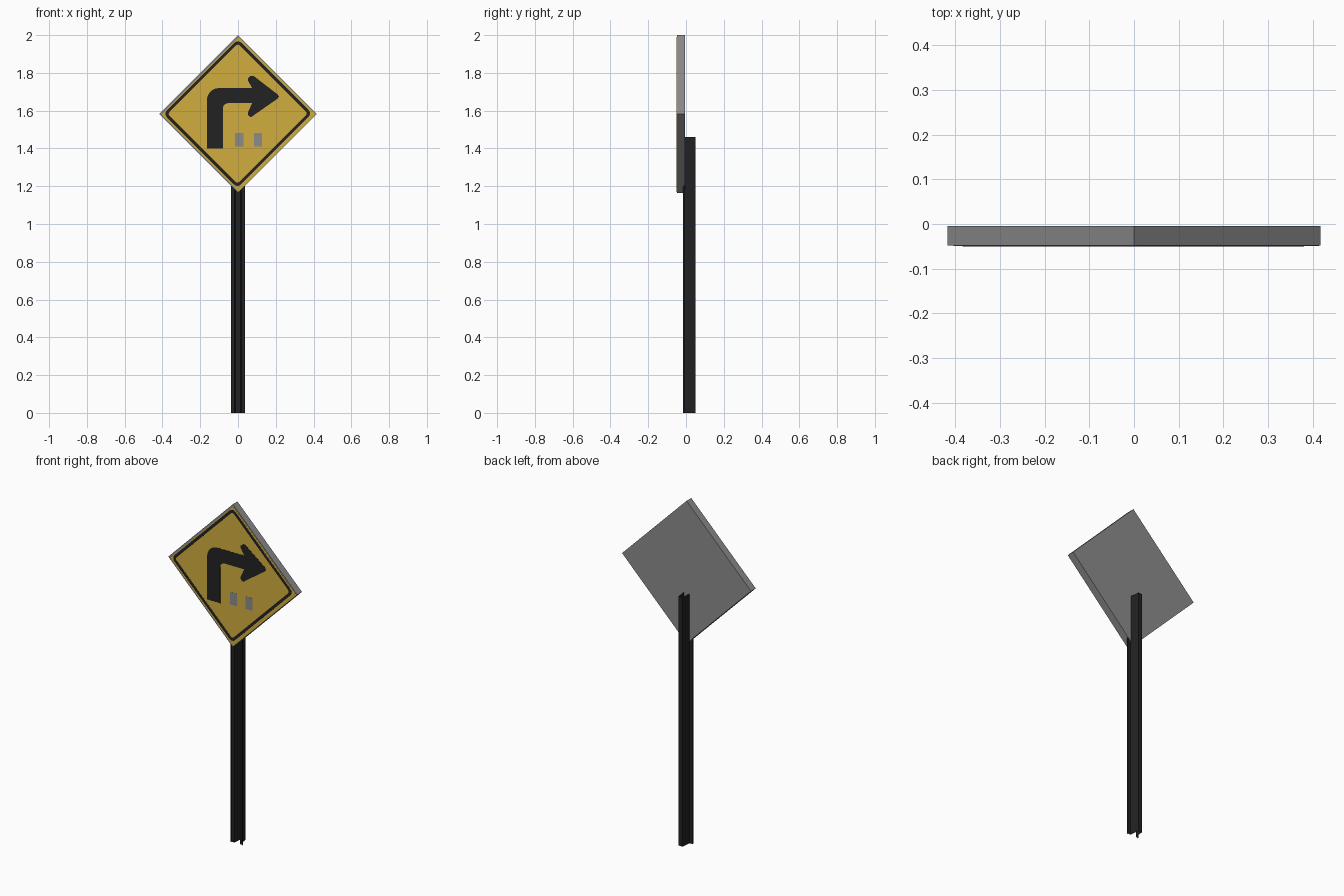
import bpy, bmesh, math

if "Cube" in bpy.data.objects:
    bpy.data.objects.remove(bpy.data.objects["Cube"])

CZ, HALF = 1.5825, 0.4175          # diamond centre height and half diagonal
S = HALF / math.sqrt(2)            # half side of the diamond


def material(name, rgb):
    m = bpy.data.materials.new(name)
    m.diffuse_color = (*rgb, 1)
    m.use_nodes = True
    m.node_tree.nodes["Principled BSDF"].inputs["Base Color"].default_value = m.diffuse_color
    return m


YELLOW = material("sign_yellow", (0.64, 0.42, 0.048))
BLACK = material("matt_black", (0.016, 0.016, 0.016))
GREY = material("bare_metal_grey", (0.26, 0.26, 0.26))


def finish(name, bm, mat):
    me = bpy.data.meshes.new(name)
    bm.to_mesh(me)
    bm.free()
    me.materials.append(mat)
    ob = bpy.data.objects.new(name, me)
    bpy.context.collection.objects.link(ob)
    return ob


def plate(name, pts, y0, y1, mat, hole=None):
    """Extrude an (x, z) outline from y0 to y1; hole has as many points as pts."""
    bm = bmesh.new()
    outer = [bm.verts.new((x, y0, z)) for x, z in pts]
    if hole:
        inner = [bm.verts.new((x, y0, z)) for x, z in hole]
        n = len(pts)
        faces = [bm.faces.new((outer[i], outer[(i + 1) % n], inner[(i + 1) % n], inner[i]))
                 for i in range(n)]
    else:
        faces = [bm.faces.new(outer)]
    ext = bmesh.ops.extrude_face_region(bm, geom=faces, use_keep_orig=True)["geom"]
    bmesh.ops.translate(bm, vec=(0, y1 - y0, 0),
                        verts=[g for g in ext if isinstance(g, bmesh.types.BMVert)])
    bmesh.ops.recalc_face_normals(bm, faces=bm.faces)
    return finish(name, bm, mat)


def arc(cx, cz, r, a0, a1, n=5):
    return [(cx + r * math.cos(math.radians(a0 + (a1 - a0) * i / n)),
             cz + r * math.sin(math.radians(a0 + (a1 - a0) * i / n))) for i in range(n + 1)]


def diamond(u0, u1, v0, v1, r=0.0):
    """Rectangle turned 45 degrees (u = up right, v = up left), optional round corners."""
    if r:
        uv = (arc(u1 - r, v1 - r, r, 0, 90) + arc(u0 + r, v1 - r, r, 90, 180)
              + arc(u0 + r, v0 + r, r, 180, 270) + arc(u1 - r, v0 + r, r, 270, 360))
    else:
        uv = [(u0, v0), (u1, v0), (u1, v1), (u0, v1)]
    k = math.sqrt(0.5)
    return [((u - v) * k, CZ + (u + v) * k) for u, v in uv]


# Sign panel
plate("sign_panel", diamond(-S, S, -S, S), -0.0485, -0.005, GREY)

# Yellow face, printed slightly off centre
plate("yellow_face", diamond(-S + 0.008, S - 0.005, -S, S - 0.011), -0.0485, -0.0492, YELLOW)

# Black border line
T = 0.016
plate("border_line", diamond(-0.279, 0.279, -0.275, 0.28, 0.026), -0.0490, -0.05, BLACK,
      hole=diamond(-0.279 + T, 0.279 - T, -0.275 + T, 0.28 - T, 0.014))

# Turn arrow: shaft, rounded bend and swept head
arrow = [(-0.165, 1.40), (-0.08, 1.40)]
arrow += arc(-0.052, 1.612, 0.028, 180, 90)
arrow += [(0.075, 1.64), (0.052, 1.59), (0.052, 1.577), (0.068, 1.565),
          (0.21, 1.664), (0.217, 1.675), (0.21, 1.686),
          (0.085, 1.782), (0.068, 1.785), (0.052, 1.772), (0.052, 1.76), (0.075, 1.72)]
arrow += arc(-0.10, 1.655, 0.065, 90, 180)
plate("turn_arrow", arrow, -0.0490, -0.05, BLACK)

# Two plain grey patches below the arrow
for i, x in enumerate((0.006, 0.106)):
    w, h, z = 0.022, 0.036, 1.447
    plate(f"grey_patch_{i + 1}", [(x - w, z - h), (x + w, z - h), (x + w, z + h), (x - w, z + h)],
          -0.0490, -0.05, GREY)

# Post: open sheet-metal hat section, flanges at the front
half = [(0.037, -0.015), (0.037, -0.007), (0.018, -0.007), (0.012, 0.05)]
profile = half + [(-x, y) for x, y in reversed(half)]
bm = bmesh.new()
rows = [[bm.verts.new((x, y, z)) for x, y in profile] for z in (0, 1.46)]
for i in range(len(profile) - 1):
    bm.faces.new((rows[0][i], rows[0][i + 1], rows[1][i + 1], rows[1][i]))
finish("channel_post", bm, BLACK)
